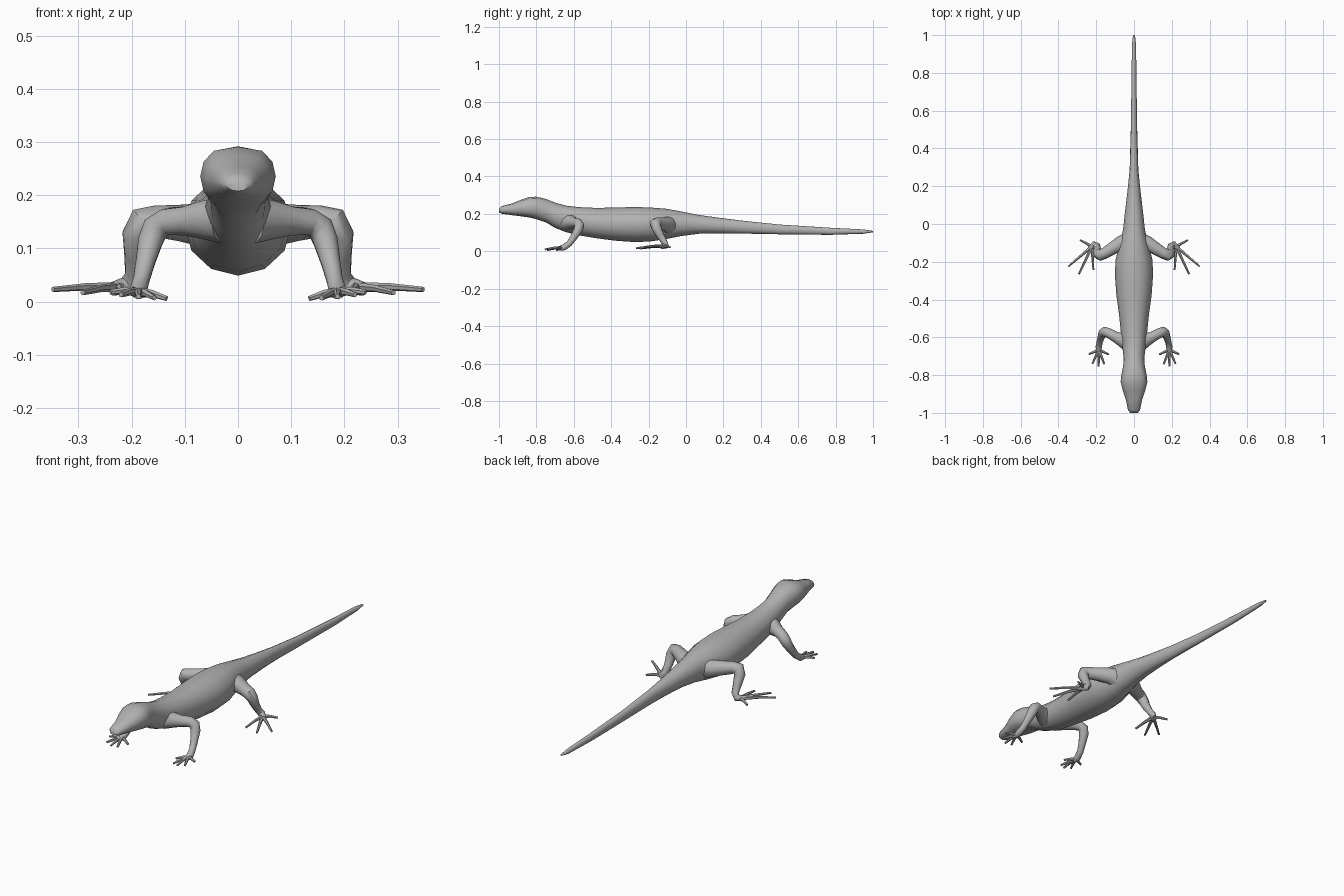
import bpy, bmesh, math
from mathutils import Vector

cube = bpy.data.objects.get("Cube")
if cube:
    bpy.data.objects.remove(cube, do_unlink=True)

skin = bpy.data.materials.new("grey_skin")
skin.use_nodes = True
skin.diffuse_color = (0.45, 0.45, 0.45, 1)
skin.node_tree.nodes["Principled BSDF"].inputs["Base Color"].default_value = skin.diffuse_color


def loft(bm, rings):
    """Skin a list of equal rings of points and close both ends."""
    rows = [[bm.verts.new(p) for p in ring] for ring in rings]
    n = len(rows[0])
    for a, b in zip(rows, rows[1:]):
        for i in range(n):
            j = (i + 1) % n
            bm.faces.new((a[i], a[j], b[j], b[i]))
    bm.faces.new(rows[0])
    bm.faces.new(rows[-1])


def tube(bm, path, sides, flip=1):
    """Round limb through (x, y, z, radius) stations."""
    pts = [Vector((flip * x, y, z)) for x, y, z, r in path]
    last = len(pts) - 1
    tangent = (pts[1] - pts[0]).normalized()
    side = tangent.orthogonal().normalized()
    rings = []
    for k, p in enumerate(pts):
        t = (pts[min(k + 1, last)] - pts[max(k - 1, 0)]).normalized()
        side = tangent.rotation_difference(t) @ side
        tangent = t
        up = t.cross(side)
        angles = [math.tau * i / sides for i in range(sides)]
        rings.append([p + path[k][3] * (side * math.cos(a) + up * math.sin(a)) for a in angles])
    loft(bm, rings)


def finish(bm, name):
    bmesh.ops.recalc_face_normals(bm, faces=bm.faces)
    mesh = bpy.data.meshes.new(name)
    bm.to_mesh(mesh)
    bm.free()
    mesh.materials.append(skin)
    obj = bpy.data.objects.new(name, mesh)
    bpy.context.collection.objects.link(obj)
    bpy.ops.object.select_all(action='DESELECT')
    obj.select_set(True)
    bpy.context.view_layer.objects.active = obj
    bpy.ops.object.shade_smooth_by_angle(angle=math.radians(50))


# Head, trunk and tail: y, half width, bottom, top, squareness
stations = [
    (-1.0, .020, .208, .228, 1), (-.985, .032, .201, .242, .9),
    (-.93, .043, .193, .256, .8), (-.88, .060, .187, .276, .7),
    (-.835, .071, .180, .291, .65), (-.80, .067, .172, .292, .7),
    (-.75, .057, .155, .280, .85), (-.70, .056, .125, .260, 1),
    (-.64, .063, .102, .244, 1), (-.57, .070, .085, .236, 1),
    (-.48, .079, .070, .232, 1), (-.38, .093, .057, .234, 1),
    (-.27, .101, .049, .237, 1), (-.19, .098, .053, .234, 1),
    (-.11, .078, .065, .228, 1), (-.03, .058, .081, .214, 1),
    (.07, .047, .094, .194, 1), (.18, .034, .096, .179, 1),
    (.29, .023, .095, .165, 1), (.5, .017, .091, .143, 1),
    (.77, .013, .088, .126, 1), (.95, .011, .094, .117, 1),
    (1.0, .005, .102, .109, 1),
]
SIDES = 12
rings = []
for y, w, low, high, square in stations:
    ring = []
    for i in range(SIDES):
        a = math.tau * i / SIDES
        s, c = math.sin(a), math.cos(a)
        x = w * math.copysign(abs(s) ** square, s)
        ring.append((x, y, (low + high) / 2 + (high - low) / 2 * c))
    rings.append(ring)
bm = bmesh.new()
loft(bm, rings)
finish(bm, "body")

# Limb paths, and toe tips as x, y, z
front_path = [
    (.03, -.63, .155, .046), (.07, -.61, .154, .036), (.10, -.597, .152, .028),
    (.135, -.577, .150, .026), (.155, -.570, .138, .026), (.165, -.577, .113, .024),
    (.174, -.600, .075, .019), (.182, -.625, .040, .016), (.187, -.652, .021, .017),
    (.187, -.68, .015, .011),
]
front_toes = [(.134, -.69, .006), (.157, -.742, .007), (.187, -.755, .010),
              (.220, -.74, .013), (.240, -.69, .018)]
hind_path = [
    (.03, -.095, .14, .052), (.075, -.105, .145, .040), (.115, -.130, .148, .034),
    (.155, -.155, .151, .030), (.18, -.165, .148, .030), (.192, -.158, .125, .026),
    (.193, -.138, .085, .021), (.196, -.115, .048, .017), (.21, -.108, .030, .017),
    (.235, -.13, .024, .013),
]
hind_toes = [(.285, -.085, .022), (.348, -.225, .023), (.292, -.265, .017),
             (.215, -.243, .015)]


def leg(name, path, toes, flip):
    bm = bmesh.new()
    tube(bm, path, 10, flip)
    palm = Vector(path[-2][:3]).lerp(Vector(path[-1][:3]), 0.5)
    for tip in toes:
        tip = Vector(tip)
        mid = palm.lerp(tip, 0.5) + Vector((0, 0, .003))
        tube(bm, [(*palm, .010), (*mid, .007), (*tip, .005)], 6, flip)
    finish(bm, name)


for label, flip in (("left", 1), ("right", -1)):
    leg("front_leg_" + label, front_path, front_toes, flip)
    leg("hind_leg_" + label, hind_path, hind_toes, flip)
